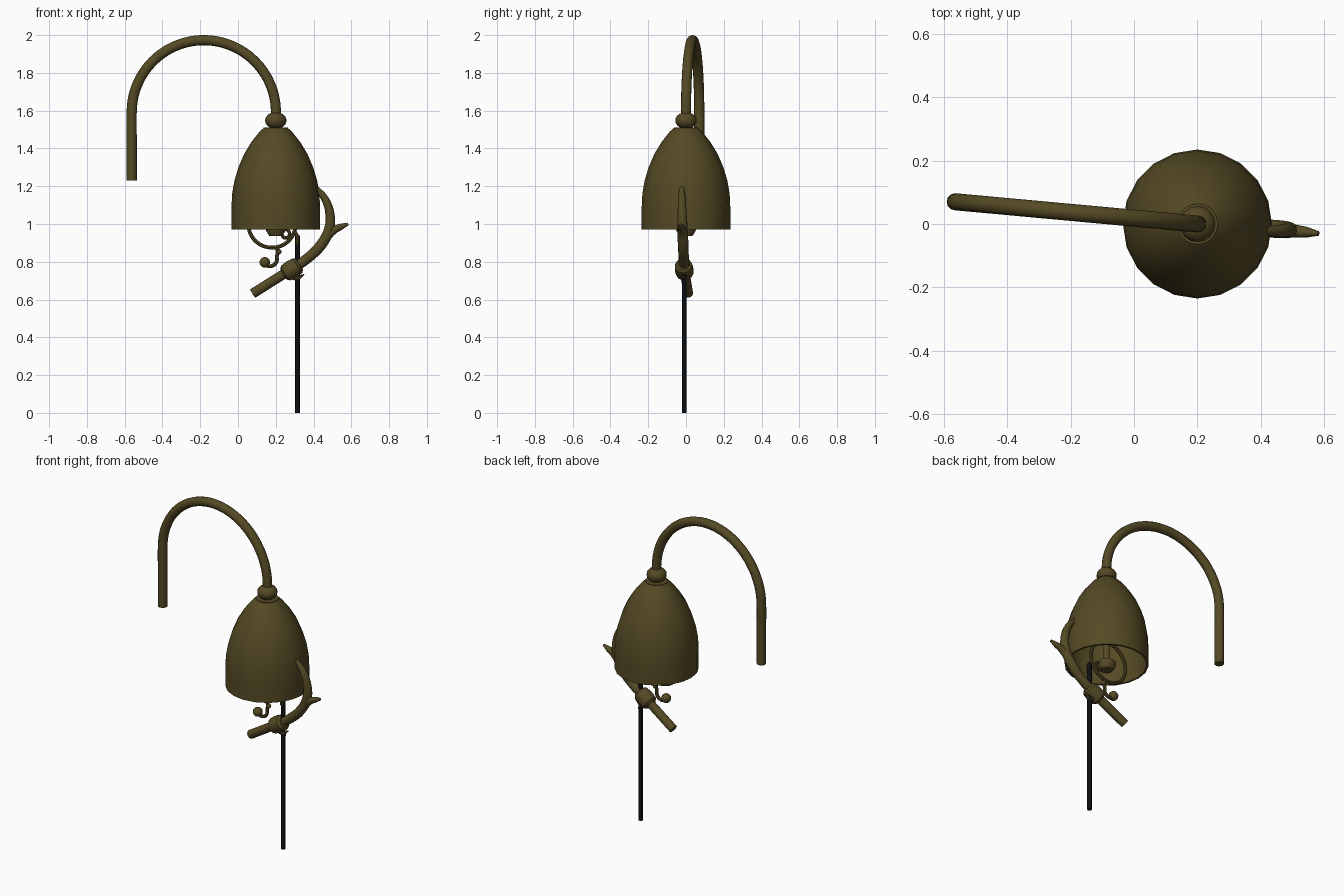
import bpy, bmesh, math
from mathutils import Vector, Matrix

cube = bpy.data.objects.get("Cube")
if cube:
    bpy.data.objects.remove(cube, do_unlink=True)


def material(name, rgb, rough=0.6):
    m = bpy.data.materials.new(name)
    m.use_nodes = True
    m.diffuse_color = (*rgb, 1)
    bsdf = m.node_tree.nodes["Principled BSDF"]
    bsdf.inputs["Base Color"].default_value = (*rgb, 1)
    bsdf.inputs["Roughness"].default_value = rough
    return m


BRONZE = material("aged bronze", (0.09, 0.068, 0.018))
BLACK = material("black cord", (0.004, 0.005, 0.006))


def add(name, mesh, mat):
    mesh.materials.clear()
    mesh.materials.append(mat)
    ob = bpy.data.objects.new(name, mesh)
    bpy.context.collection.objects.link(ob)
    bpy.ops.object.select_all(action="DESELECT")
    ob.select_set(True)
    bpy.context.view_layer.objects.active = ob
    bpy.ops.object.shade_smooth_by_angle(angle=math.radians(40))
    return ob


def tube(name, points, radius, radii=None, mat=BRONZE, sides=12):
    """Capped round tube running smoothly through the points."""
    cu = bpy.data.curves.new(name + " path", "CURVE")
    cu.dimensions = "3D"
    cu.twist_mode = "MINIMUM"
    cu.bevel_depth = radius
    cu.bevel_resolution = (sides - 4) // 2
    cu.resolution_u = 4
    cu.use_fill_caps = True
    sp = cu.splines.new("BEZIER")
    sp.bezier_points.add(len(points) - 1)
    for i, (bp, p) in enumerate(zip(sp.bezier_points, points)):
        bp.co = p
        bp.handle_left_type = bp.handle_right_type = "AUTO"
        bp.radius = radii[i] if radii else 1
    tmp = bpy.data.objects.new(name + " path", cu)
    bpy.context.collection.objects.link(tmp)
    dg = bpy.context.evaluated_depsgraph_get()
    mesh = bpy.data.meshes.new_from_object(tmp.evaluated_get(dg))
    bpy.data.objects.remove(tmp, do_unlink=True)
    return add(name, mesh, mat)


def lathe(name, profile, base, axis=(0, 0, 1), sides=20, closed=False):
    """Turn a (radius, height) profile about an axis through base."""
    bm = bmesh.new()
    vs = [bm.verts.new((r, 0, z)) for r, z in profile]
    pairs = list(zip(vs, vs[1:])) + ([(vs[-1], vs[0])] if closed else [])
    es = [bm.edges.new(p) for p in pairs]
    bmesh.ops.spin(bm, geom=vs + es, cent=(0, 0, 0), axis=(0, 0, 1),
                   angle=math.tau, steps=sides)
    bmesh.ops.remove_doubles(bm, verts=bm.verts, dist=0.0005)
    bmesh.ops.recalc_face_normals(bm, faces=bm.faces)
    turn = Vector((0, 0, 1)).rotation_difference(Vector(axis)).to_matrix().to_4x4()
    bm.transform(Matrix.Translation(base) @ turn)
    mesh = bpy.data.meshes.new(name)
    bm.to_mesh(mesh)
    bm.free()
    return add(name, mesh, BRONZE)


def ball(name, loc, r, squash=1.0):
    arc = [(r * math.sin(a), r * squash * -math.cos(a))
           for a in (math.pi * i / 10 for i in range(11))]
    return lathe(name, arc, loc, sides=16)


def arc_points(cx, cz, r, start, end, n, y=-0.01, r_end=None):
    """Arc or spiral in the upright plane, angles in degrees."""
    pts = []
    for i in range(n + 1):
        t = i / n
        a = math.radians(start + (end - start) * t)
        q = r + ((r_end if r_end is not None else r) - r) * t
        pts.append((cx + q * math.cos(a), y, cz + q * math.sin(a)))
    return pts


CX = 0.20

# Crook: straight leg, then a half round over to the bell
crook = [(-0.563, 0.07, z) for z in (1.23, 1.35, 1.47)]
for i in range(17):
    a = math.pi * (1 - i / 16)
    crook.append((-0.181 + 0.382 * math.cos(a), 0.035 - 0.035 * math.cos(a),
                  1.59 + 0.383 * math.sin(a)))
crook.append((CX, 0, 1.53))
tube("crook", crook, 0.027)

# Neck ball between crook and bell
ball("neck_ball", (CX, 0, 1.548), 0.057, 0.78)

# Bell shell, open underneath
outer = [(0.235, 0.972), (0.235, 1.08), (0.231, 1.16), (0.219, 1.23),
         (0.198, 1.30), (0.168, 1.37), (0.13, 1.433), (0.085, 1.49), (0.062, 1.51)]
inner = [(r - 0.012, z - (0.012 if z > 1.2 else 0)) for r, z in reversed(outer)]
lathe("bell", outer + inner, (CX, 0, 0), closed=True)
lathe("bell_cap", [(0, 1.511), (0.064, 1.511), (0.064, 1.497), (0, 1.497)], (CX, 0, 0))

# Holder inside the bell
tube("inner_stem", [(CX, 0, 1.5), (CX, 0, 1.25), (CX, 0, 0.96)], 0.018)
lathe("inner_cap", [(0, 0.937), (0.035, 0.937), (0.052, 0.965), (0.052, 0.985), (0, 0.985)],
      (CX, 0, 0), sides=16)

# Ring with scrolls hanging below the rim
tube("ring", arc_points(0.18, 1.0, 0.125, 0, 360, 24), 0.010, sides=8)
tube("lower_scroll", [(0.205, -0.01, 0.88), (0.21, -0.01, 0.85)]
     + arc_points(0.165, 0.812, 0.043, 20, -190, 8, r_end=0.028), 0.010, sides=8)
ball("scroll_ball", (0.142, -0.01, 0.797), 0.028)
ball("scroll_bud", (0.217, -0.01, 0.853), 0.014)
tube("side_scroll", arc_points(0.25, 0.945, 0.028, 120, -170, 10, r_end=0.015),
     0.009, sides=8)

# Hanging cord with its bronze hook end
tube("cord", [(0.316, -0.01, 0), (0.316, -0.01, 0.45), (0.316, -0.01, 0.94)],
     0.013, mat=BLACK, sides=10)
tube("cord_hook", [(0.29, -0.012, 0.955), (0.305, -0.02, 0.952),
                   (0.314, -0.024, 0.925), (0.315, -0.022, 0.89)], 0.010, sides=8)

# Handle rod and its collar
low, mid = Vector((0.078, 0.012, 0.632)), Vector((0.29, -0.01, 0.765))
tube("handle_rod", [low, (low + mid) / 2, mid], 0.026)
lathe("collar", [(0, -0.05), (0.033, -0.05), (0.046, -0.038), (0.05, 0),
                 (0.046, 0.038), (0.033, 0.05), (0, 0.05)],
      (0.284, -0.01, 0.76), axis=mid - low, sides=14)

# Tapering horn that curls up against the bell, with a side tine
tube("horn", [(0.29, -0.01, 0.765), (0.37, -0.012, 0.82), (0.44, -0.015, 0.89),
              (0.482, -0.018, 0.97), (0.487, -0.02, 1.05), (0.462, -0.022, 1.13),
              (0.405, -0.022, 1.2)],
     0.027, [1, 1, 1.05, 1, 0.9, 0.75, 0.45])
tube("horn_tine", [(0.455, -0.017, 0.91), (0.505, -0.022, 0.965), (0.545, -0.026, 0.985),
                   (0.582, -0.03, 1.0)], 0.021, [1.1, 1, 0.8, 0.35])

# Little leaf and bud under the collar
tube("leaf", [(0.275, -0.015, 0.715), (0.315, -0.012, 0.715), (0.35, -0.01, 0.733)],
     0.014, [0.5, 1, 0.2], sides=8)
tube("leaf_tip", [(0.3, 0.0, 0.725), (0.315, 0.002, 0.705), (0.322, 0.004, 0.69)],
     0.010, [1, 0.8, 0.3], sides=8)
